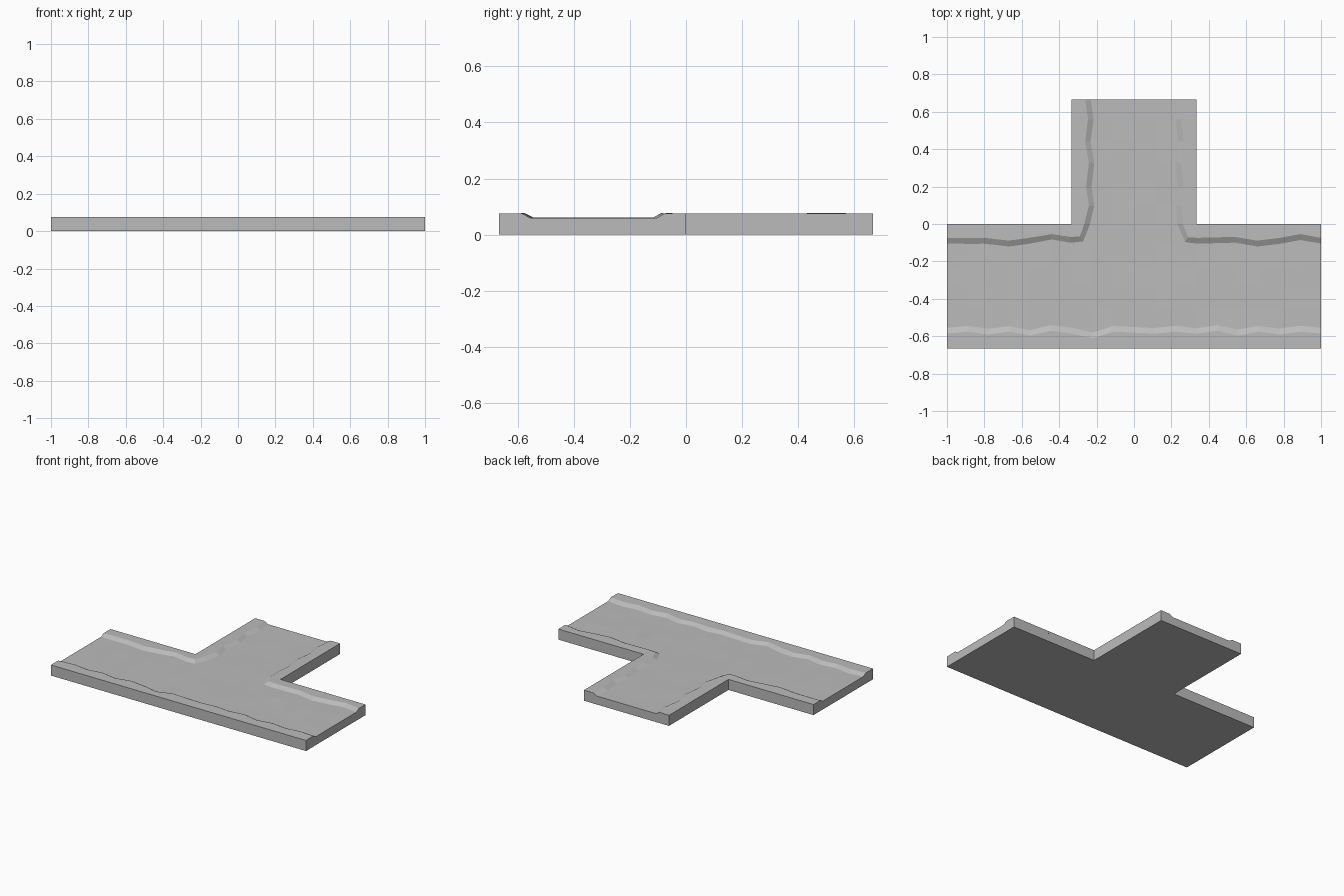
import bpy, bmesh, random
from mathutils import Vector

random.seed(4)
if "Cube" in bpy.data.objects:
    bpy.data.objects.remove(bpy.data.objects["Cube"])

THIRD = 1 / 3
CELL = THIRD / 3
BED, TOP = 0.06, 0.075

stone = bpy.data.materials.new("grey_stone")
stone.use_nodes = True
grey = (0.5, 0.5, 0.5, 1)
stone.diffuse_color = grey
stone.node_tree.nodes["Principled BSDF"].inputs["Base Color"].default_value = grey


def finish(bm, name):
    """Clean the mesh and turn it into a flat shaded object."""
    bmesh.ops.remove_doubles(bm, verts=bm.verts, dist=0.0001)
    bmesh.ops.recalc_face_normals(bm, faces=bm.faces)
    mesh = bpy.data.meshes.new(name)
    bm.to_mesh(mesh)
    bm.free()
    mesh.materials.append(stone)
    obj = bpy.data.objects.new(name, mesh)
    bpy.context.collection.objects.link(obj)
    return obj


def build_bed():
    """T-shaped slab with a faintly uneven top."""
    bm = bmesh.new()
    for col in range(-9, 9):
        for row in range(-6, 6):
            if row >= 0 and not -3 <= col < 3:
                continue
            ring = [(col, row), (col + 1, row), (col + 1, row + 1), (col, row + 1)]
            bm.faces.new([bm.verts.new((c * CELL, r * CELL, BED)) for c, r in ring])
    bmesh.ops.remove_doubles(bm, verts=bm.verts, dist=0.001)
    inner = [v for v in bm.verts if not v.is_boundary]
    grown = bmesh.ops.extrude_face_region(bm, geom=bm.faces[:], use_keep_orig=True)
    for item in grown["geom"]:
        if isinstance(item, bmesh.types.BMVert):
            item.co.z = 0
    for v in inner:
        v.co.z += random.uniform(-0.0012, 0.0012)
    return finish(bm, "path_bed")


def build_bank(name, path, outer_of, half_width=0.016):
    """Raised strip: outer wall, flat top and a slope down to the bed."""
    bm = bmesh.new()
    rows = []
    for point in path:
        mid = Vector(point)
        outer = Vector(outer_of(mid))
        side = (outer - mid).normalized() * half_width
        crest, toe = mid + side, mid - side
        lift = TOP + random.uniform(0, 0.0015)
        section = [(outer, BED), (outer, TOP), (crest, lift), (toe, BED - 0.001)]
        rows.append([bm.verts.new((p.x, p.y, z)) for p, z in section])
    for a, b in zip(rows, rows[1:]):
        for i in range(3):
            bm.faces.new((a[i], a[i + 1], b[i + 1], b[i]))
    for end in (rows[0], rows[-1]):
        bm.faces.new(end)
    return finish(bm, name)


def corner_outer(p):
    """Nearest outer edge of the slab for the two L-shaped banks."""
    edge = THIRD if p.x > 0 else -THIRD
    if p.y > 0:
        return (edge, p.y)
    if abs(p.x) > THIRD:
        return (p.x, 0)
    return (edge, 0)


# Slab
build_bed()

# Straight bank along the front
half = [-.57, -.56, -.575, -.56, -.58, -.555, -.57]
wave = half + [-.595, -.56, -.565, -.57, -.56] + half[::-1]
front = [(-1 + i * CELL, y) for i, y in enumerate(wave)]
build_bank("front_bank", front, lambda p: (p.x, -2 * THIRD))

# L-shaped banks in the two inner corners
right = [(-1, -.09), (-.8, -.09), (-.67, -.105), (-.56, -.09), (-.44, -.07),
         (-.34, -.085), (-.28, -.08), (-.25, 0), (-.225, .1), (-.24, .2),
         (-.225, .33), (-.245, .44), (-.23, .56), (-.245, 2 * THIRD)]
left = [(1, -.09), (.89, -.07), (.78, -.09), (.66, -.105), (.54, -.085),
        (.34, -.09), (.28, -.085), (.245, 0), (.24, .1), (.25, .2),
        (.235, .33), (.25, .44), (.235, .56), (.245, 2 * THIRD)]
build_bank("right_corner_bank", right, corner_outer)
build_bank("left_corner_bank", left, corner_outer)
